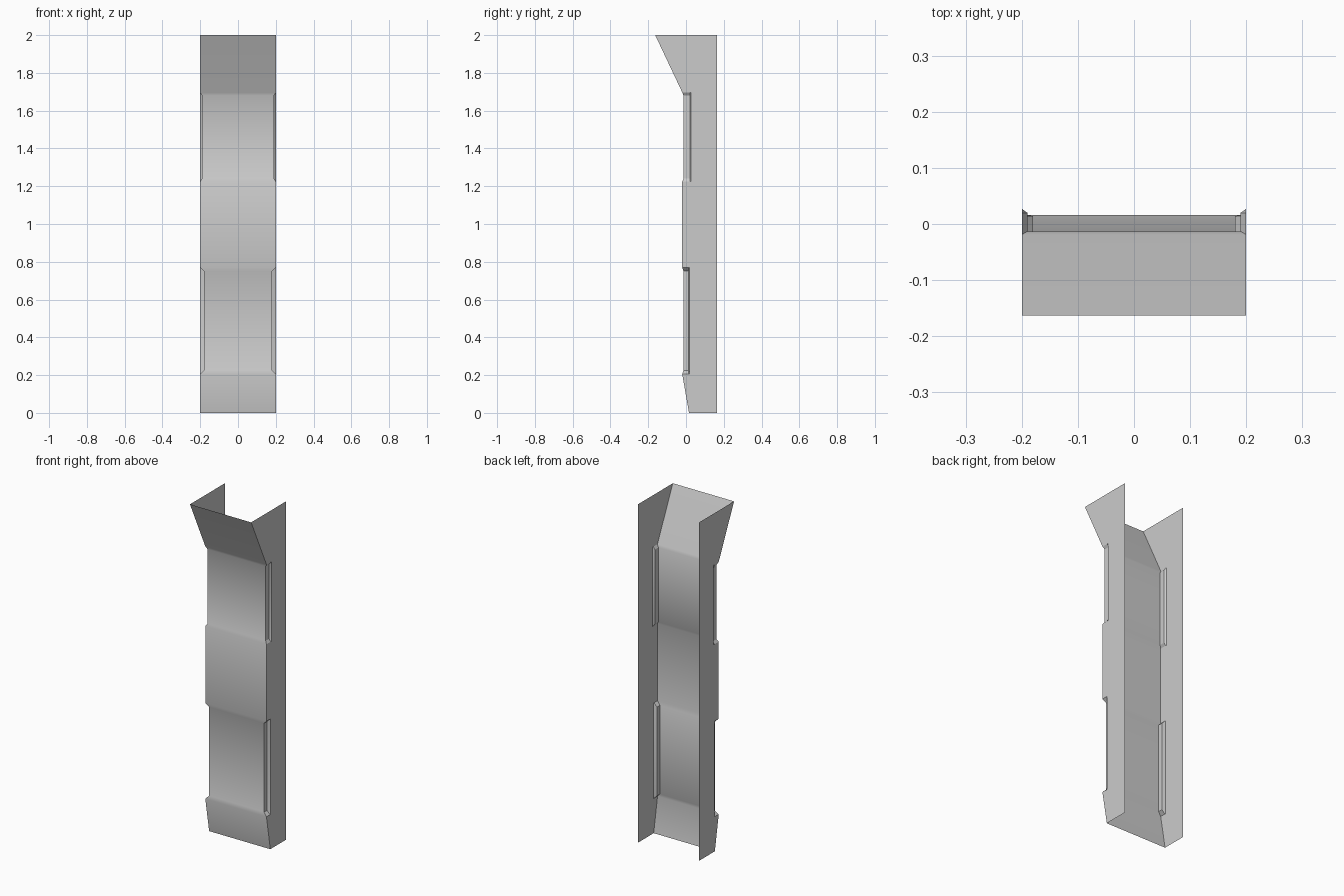
import bpy, bmesh, math

if "Cube" in bpy.data.objects:
    bpy.data.objects.remove(bpy.data.objects["Cube"])

W, BACK = 0.2, 0.163

# Levels up the pillar: z, front y, corner half-width, recess depth y, recess rim y
LEVELS = [
    (0.0,    0.016, W,    0.017, 0.019),
    (0.205, -0.020, W,    0.014, 0.018),
    (0.225, -0.013, 0.18, 0.014, 0.018),
    (0.75,  -0.013, 0.18, 0.014, 0.018),
    (0.77,  -0.020, W,    0.014, 0.018),
    (1.225, -0.020, W,    0.020, 0.027),
    (1.24,  -0.013, 0.19, 0.020, 0.027),
    (1.68,  -0.013, 0.19, 0.020, 0.027),
    (1.695, -0.019, W,    0.020, 0.027),
    (2.0,   -0.163, W,    0.020, 0.027),
]

# Open-backed channel: skin the cross-sections from bottom to top
bm = bmesh.new()
rows = []
for z, front, half, inner, rim in LEVELS:
    side = [(W, BACK), (W, rim), (half, inner), (half, front)]
    section = [(-x, y) for x, y in side] + side[::-1]
    rows.append([bm.verts.new((x, y, z)) for x, y in section])
for a, b in zip(rows, rows[1:]):
    for i in range(len(a) - 1):
        bm.faces.new((a[i], a[i + 1], b[i + 1], b[i]))

mesh = bpy.data.meshes.new("wall_pillar")
bm.to_mesh(mesh)
bm.free()
pillar = bpy.data.objects.new("wall_pillar", mesh)
bpy.context.collection.objects.link(pillar)

# Soft shading up the front, crisp corners
bpy.context.view_layer.objects.active = pillar
pillar.select_set(True)
bpy.ops.object.shade_smooth_by_angle(angle=math.radians(30))
